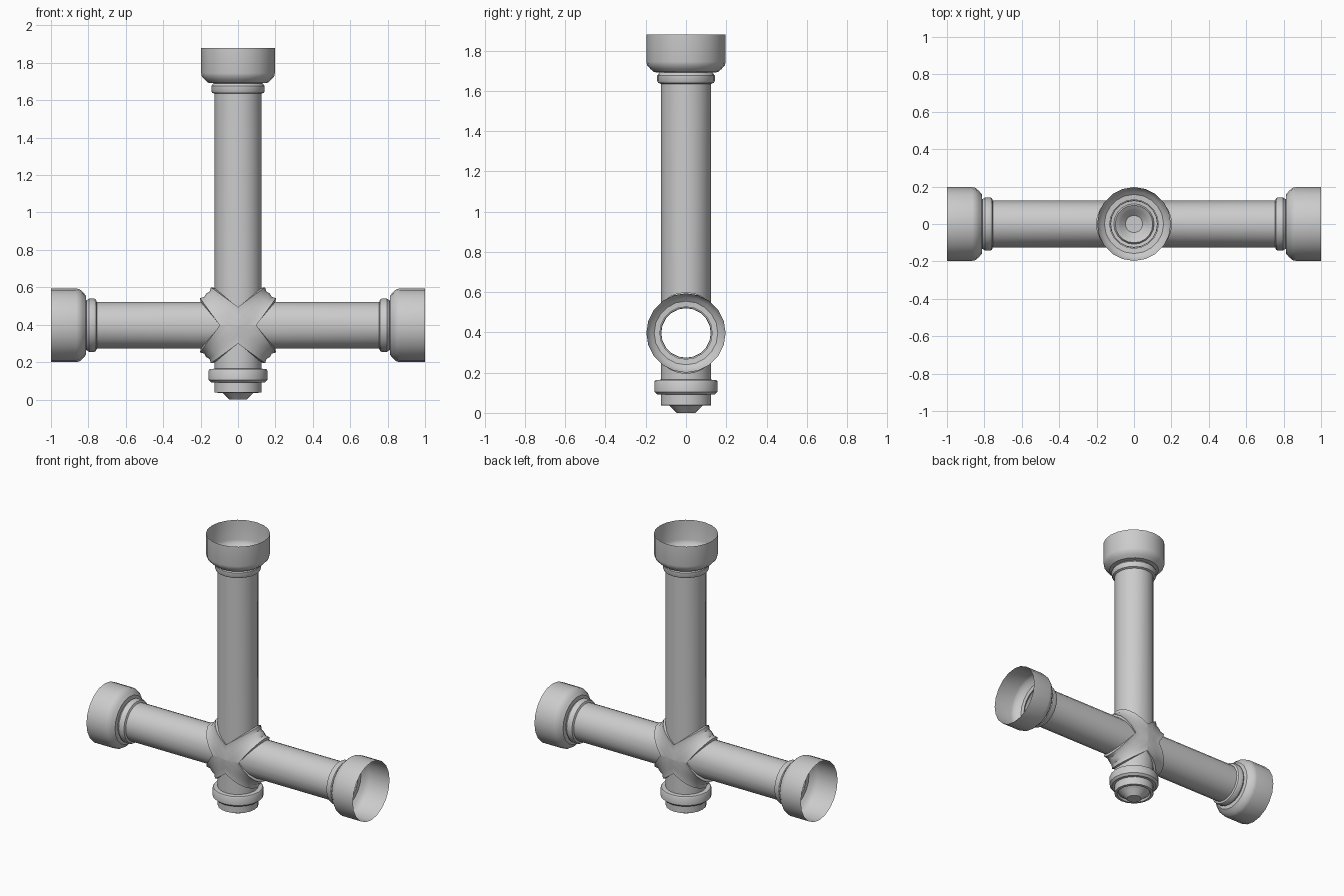
import bpy, bmesh, math
from mathutils import Matrix

if "Cube" in bpy.data.objects:
    bpy.data.objects.remove(bpy.data.objects["Cube"])

SIDES = 20
HUB = 0.397      # height of the pipe crossing
R = 0.125        # pipe radius


def finish(name, grid, closed, turn, angle=32):
    """Skin a grid of points (rows of rings) and turn it about y at the hub."""
    bm = bmesh.new()
    rows = [[bm.verts.new(p) for p in ring] for ring in grid]
    n = len(rows[0])
    for a, b in zip(rows, rows[1:]):
        for i in range(n if closed else n - 1):
            k = (i + 1) % n
            bm.faces.new((a[i], a[k], b[k], b[i]))
    bmesh.ops.remove_doubles(bm, verts=bm.verts, dist=1e-5)
    bm.transform(Matrix.Translation((0, 0, HUB)) @ Matrix.Rotation(math.radians(turn), 4, 'Y'))
    me = bpy.data.meshes.new(name)
    bm.to_mesh(me)
    bm.free()
    ob = bpy.data.objects.new(name, me)
    bpy.context.collection.objects.link(ob)
    bpy.ops.object.select_all(action='DESELECT')
    ob.select_set(True)
    bpy.context.view_layer.objects.active = ob
    bpy.ops.object.shade_smooth_by_angle(angle=math.radians(angle))


def arm(name, profile, turn):
    """Lathed pipe arm; its first ring is mitred against the neighbouring arms."""
    grid = []
    for r, t in [(R, None)] + profile:
        ring = []
        for i in range(SIDES):
            a = math.tau * i / SIDES
            x, y = r * math.cos(a), r * math.sin(a)
            ring.append((x, y, abs(x) if t is None else t))
        grid.append(ring)
    finish(name, grid, True, turn)


def socket(length):
    """Pipe, collar and open bell, measured back from the mouth."""
    steps = [(0.125, 0.245), (0.138, 0.240), (0.143, 0.230), (0.143, 0.204),
             (0.136, 0.195), (0.130, 0.189), (0.158, 0.187), (0.176, 0.172),
             (0.193, 0.153), (0.197, 0.135), (0.197, 0.0)]
    return [(r, length - back) for r, back in steps]


# Three socketed arms
arm("upright_pipe", socket(1.88 - HUB), 0)
arm("right_pipe", socket(1.0), 90)
arm("left_pipe", socket(1.0), -90)

# Bottom stub with flange ring and tapered plug
stub = [(0.125, 0.165), (0.152, 0.163), (0.157, 0.155), (0.157, 0.105),
        (0.143, 0.092), (0.125, 0.092), (0.125, 0.038), (0.108, 0.036),
        (0.100, 0.048), (0.085, 0.038), (0.076, 0.030), (0.046, 0.0), (0.0, 0.0)]
arm("bottom_plug", [(r, HUB - z) for r, z in stub], 180)


# Saddle reinforcements in the four corners of the crossing
def saddle(name, turn):
    half = []
    for kind in range(4):
        col = []
        for i in range(11):
            a = math.pi * (i / 10 - 0.5)
            c, s = max(math.cos(a), 0.0), math.sin(a)
            edge = (0.145 * c, 0.134 * s, 0.098 + 0.105 * c)
            ridge = (0.170 * c, 0.143 * s, 0.170 * c)
            mid = ((edge[0] + ridge[0]) / 2 - 0.006 * c, 0.134 * s,
                   (edge[2] + ridge[2]) / 2 - 0.006 * c)
            col.append([(0.123 * c, 0.123 * s, edge[2] - 0.004), edge, mid, ridge][kind])
        half.append(col)
    lower = [[(z, y, x) for x, y, z in col] for col in half[:3]]
    finish(name, lower + half[::-1], False, turn, 40)


for k, corner in enumerate(("upper_right", "lower_right", "lower_left", "upper_left")):
    saddle("saddle_" + corner, 90 * k)
